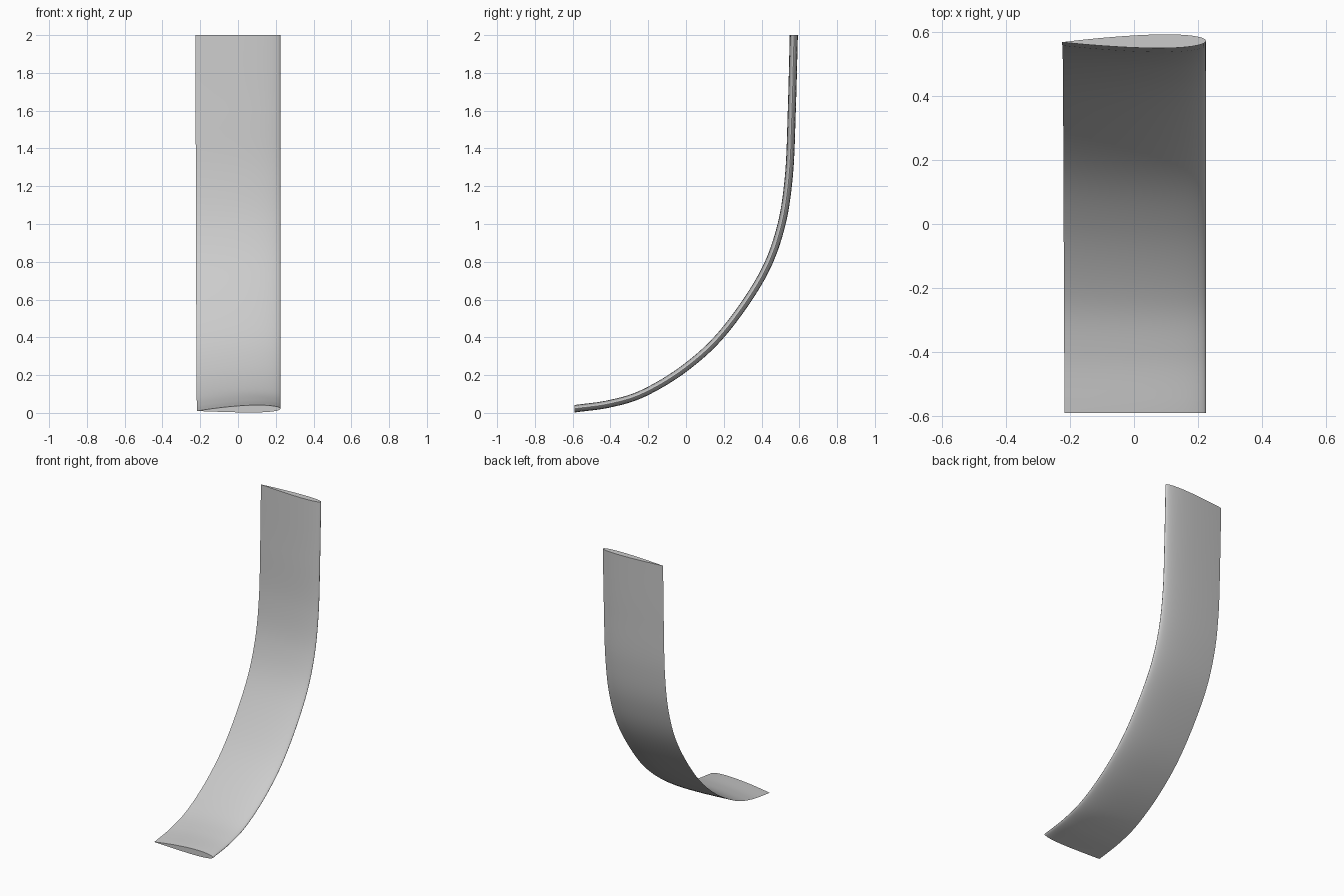
import bpy, bmesh, math
from mathutils import Vector

cube = bpy.data.objects.get("Cube")
if cube:
    bpy.data.objects.remove(cube, do_unlink=True)

grey = bpy.data.materials.new("light_grey")
grey.use_nodes = True
colour = (0.6, 0.6, 0.6, 1)
grey.diffuse_color = colour
grey.node_tree.nodes["Principled BSDF"].inputs["Base Color"].default_value = colour

# Sweep path in the y-z plane, from the front tip up to the top
path = [Vector(p) for p in [
    (-0.59, 0.016), (-0.4, 0.044), (-0.22, 0.102), (0, 0.237), (0.2, 0.425),
    (0.4, 0.715), (0.5, 0.97), (0.545, 1.25), (0.56, 1.6), (0.57, 2)]]
STEPS, HALF = 8, 24
LEADING = 0.225


def lerp(a, b, t):
    return a + (b - a) * t


def spline(points, steps):
    """Smooth points through the given ones."""
    pts = [2 * points[0] - points[1]] + points + [2 * points[-1] - points[-2]]
    out = []
    for a, b, c, d in zip(pts, pts[1:], pts[2:], pts[3:]):
        for i in range(steps):
            t = i / steps
            out.append(0.5 * (2 * b + (c - a) * t + (2 * a - 5 * b + 4 * c - d) * t * t
                              + (3 * b - a - 3 * c + d) * t ** 3))
    return out + [points[-1]]


def half_thickness(u):
    """Aerofoil half thickness, scaled to a peak of 1, closed at the tail."""
    return 2 * (1.4845 * math.sqrt(u) - 0.63 * u - 1.758 * u ** 2
                + 1.4215 * u ** 3 - 0.518 * u ** 4)


def section(t):
    """Closed aerofoil outline as (x, offset), from tail over the top and back."""
    chord, thick = lerp(0.442, 0.45, t), lerp(0.0195, 0.0215, t)
    twist, camber = lerp(0.027, -0.009, t), lerp(0.004, 0, t)
    outline = []
    for i in range(2 * HALF):
        angle = math.pi * i / HALF
        u = (1 + math.cos(angle)) / 2
        side = 1 if i <= HALF else -1
        x = LEADING - chord * u
        bow = camber * 4 * u * (1 - u)
        outline.append((x, x * twist + bow + side * thick * half_thickness(u)))
    return outline


# Curved blade: aerofoil rings lofted along the path, capped at both ends
centres = spline(path, STEPS)
bm = bmesh.new()
rings = []
last = len(centres) - 1
for i, c in enumerate(centres):
    tangent = (centres[min(i + 1, last)] - centres[max(i - 1, 0)]).normalized()
    if i == 0:
        tangent = Vector((1, 0))
    elif i == last:
        tangent = Vector((0, 1))
    normal = Vector((-tangent.y, tangent.x))
    ring = []
    for x, offset in section(i / last):
        p = c + normal * offset
        ring.append(bm.verts.new((x, p.x, p.y)))
    rings.append(ring)

for a, b in zip(rings, rings[1:]):
    for j in range(len(a)):
        k = (j + 1) % len(a)
        bm.faces.new((a[j], a[k], b[k], b[j]))
bm.faces.new(rings[0])
bm.faces.new(rings[-1])
bmesh.ops.recalc_face_normals(bm, faces=bm.faces)

mesh = bpy.data.meshes.new("curved_blade")
bm.to_mesh(mesh)
bm.free()
mesh.materials.append(grey)
blade = bpy.data.objects.new("curved_blade", mesh)
bpy.context.collection.objects.link(blade)

# Smooth skin with sharp tail and end edges
bpy.ops.object.select_all(action="DESELECT")
blade.select_set(True)
bpy.context.view_layer.objects.active = blade
bpy.ops.object.shade_smooth_by_angle(angle=math.radians(35))
